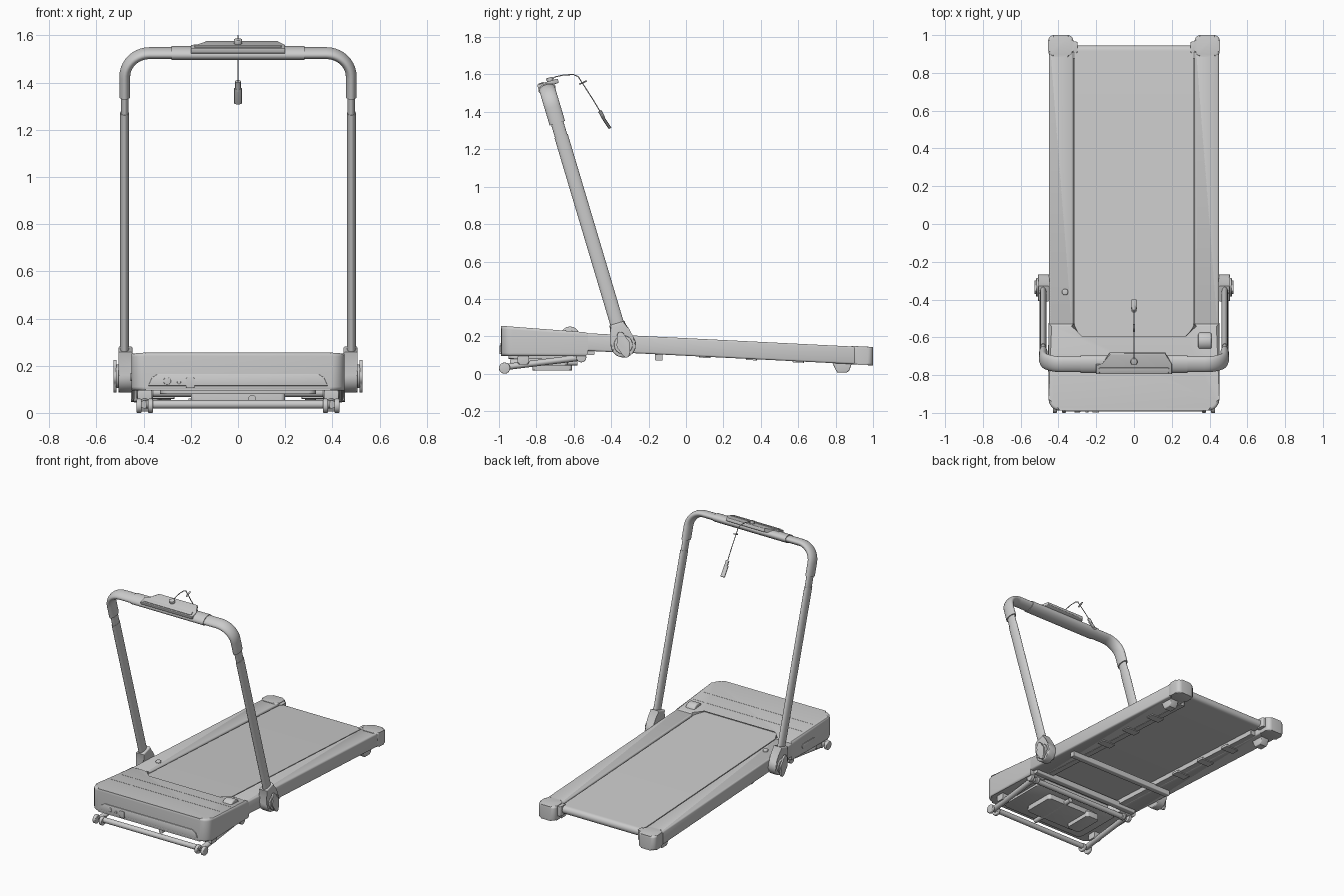
import bpy, bmesh
from math import sin, cos, pi, radians
from mathutils import Vector

if "Cube" in bpy.data.objects:
    bpy.data.objects.remove(bpy.data.objects["Cube"])

PIV = Vector((0, -0.335, 0.155))          # folding axis of the handrail
U = Vector((0, -0.2856, 0.9584))          # direction along the leaning posts
N = Vector((0, 0.9584, 0.2856))           # normal of the handrail plane
X = Vector((1, 0, 0))


def arm(d, s, x):                         # handrail frame: depth, along post, sideways
    return PIV + N * d + U * s + X * x


def plan(x, y, z):
    return Vector((x, y, z))


def side(y, z, x):
    return Vector((x, y, z))


def front(x, z, y):
    return Vector((x, y, z))


def finish(bm, name):
    bmesh.ops.recalc_face_normals(bm, faces=bm.faces)
    me = bpy.data.meshes.new(name)
    bm.to_mesh(me)
    bm.free()
    ob = bpy.data.objects.new(name, me)
    bpy.context.collection.objects.link(ob)
    return ob


def solid(name, pts, lo, hi, frame=plan, bevel=0.0, seg=3):
    """Outline extruded between lo and hi (numbers or functions of the 2D point)."""
    bm = bmesh.new()
    ev = lambda f, p: f(*p) if callable(f) else f
    a = [bm.verts.new(frame(p[0], p[1], ev(lo, p))) for p in pts]
    b = [bm.verts.new(frame(p[0], p[1], ev(hi, p))) for p in pts]
    caps = [bm.faces.new(a), bm.faces.new(b[::-1])]
    n = len(pts)
    for i in range(n):
        bm.faces.new((a[i], b[i], b[(i + 1) % n], a[(i + 1) % n]))
    if bevel:
        edges = list({e for f in caps for e in f.edges})
        bmesh.ops.bevel(bm, geom=edges, offset=bevel, segments=seg, profile=0.5, affect='EDGES')
    return finish(bm, name)


def rrect(x0, x1, y0, y1, r, n=6):
    """Rounded rectangle outline."""
    out = []
    for cx, cy, a0 in ((x1 - r, y1 - r, 0), (x0 + r, y1 - r, 90), (x0 + r, y0 + r, 180), (x1 - r, y0 + r, 270)):
        for i in range(n + 1):
            t = radians(a0 + 90 * i / n)
            out.append((cx + r * cos(t), cy + r * sin(t)))
    return out


def disc(cx, cy, r, n=28):
    return [(cx + r * cos(2 * pi * i / n), cy + r * sin(2 * pi * i / n)) for i in range(n)]


def sweep(name, path, flat, deep, normal, n=24):
    """Oval tube along a planar path; deep is measured along the plane normal."""
    bm = bmesh.new()
    path = [Vector(p) for p in path]
    rings = []
    for i, p in enumerate(path):
        t = (path[min(i + 1, len(path) - 1)] - path[max(i - 1, 0)]).normalized()
        b = t.cross(normal).normalized()
        rings.append([bm.verts.new(p + b * flat * cos(2 * pi * k / n) + normal * deep * sin(2 * pi * k / n))
                      for k in range(n)])
    for r0, r1 in zip(rings, rings[1:]):
        for k in range(n):
            bm.faces.new((r0[k], r0[(k + 1) % n], r1[(k + 1) % n], r1[k]))
    bm.faces.new(rings[0])
    bm.faces.new(rings[-1])
    return finish(bm, name)


def span(s, a, b):                        # x range on one side
    return sorted((s * a, s * b))


rail_top = lambda x, y: 0.19 - 0.05 * y
rail_bot = lambda x, y: 0.096 - 0.05 * y
hood_top = lambda x, y: 0.181 - 0.076 * y

# Motor hood with rounded front corners and notch for the belt
hood = [(0.32, -0.525), (0.285, -0.61), (-0.285, -0.61), (-0.32, -0.525), (-0.452, -0.525)]
for cx, a0 in ((-0.392, 180), (0.392, 270)):
    hood += [(cx + 0.06 * cos(radians(a0 + 15 * i)), -0.928 + 0.06 * sin(radians(a0 + 15 * i))) for i in range(7)]
hood.append((0.452, -0.525))
solid("motor_hood", hood, 0.095, hood_top, bevel=0.016, seg=4)
solid("hood_front_panel", [(-0.38, 0.115), (0.38, 0.115), (0.365, 0.15), (0.34, 0.165), (-0.34, 0.165), (-0.365, 0.15)],
      -0.993, -0.98, front, 0.003, 2)
solid("hood_underside", rrect(-0.33, 0.33, -0.95, -0.58, 0.03), 0.08, 0.11, bevel=0.005)
solid("power_switch", rrect(-0.22, -0.185, 0.105, 0.15, 0.004), -0.997, -0.985, front, 0.002)
solid("power_socket", disc(-0.3, 0.135, 0.016), -0.997, -0.985, front, 0.002)
solid("breaker_button", disc(-0.25, 0.13, 0.008), -0.998, -0.985, front, 0.002)
solid("hood_side_grip", rrect(-0.78, -0.64, 0.135, 0.17, 0.017), -0.456, -0.445, side, 0.002)
solid("transport_wheel_cover", disc(-0.62, 0.202, 0.05), 0.34, 0.41, side, 0.008)
solid("rail_knob", disc(-0.365, -0.36, 0.017), 0.2, 0.222, bevel=0.006)
for y in (-0.8, -0.69):                   # seams across the hood
    solid("hood_seam", rrect(-0.425, 0.425, y - 0.002, y + 0.002, 0.001, 1),
          lambda x, y: hood_top(x, y) - 0.004, lambda x, y: hood_top(x, y) + 0.001)

# Running belt wrapped round the rear roller, with deck board inside
belt = [(-0.66, 0.216), (0.915, 0.137)]
belt += [(0.918 + 0.027 * sin(radians(a)), 0.11 + 0.027 * cos(radians(a))) for a in range(15, 180, 15)]
belt += [(0.915, 0.083), (-0.66, 0.162)]
solid("running_belt", belt, -0.314, 0.314, side)
solid("deck_board", [(-0.6, 0.2), (0.88, 0.126), (0.88, 0.098), (-0.6, 0.172)], -0.34, 0.34, side)
solid("rear_roller_axle", disc(0.918, 0.11, 0.014), -0.36, 0.36, side)

# Underframe cross tubes
solid("middle_cross_tube", rrect(-0.165, -0.125, 0.07, 0.11, 0.006), -0.41, 0.41, side)
solid("pivot_cross_tube", rrect(-0.53, -0.49, 0.1, 0.14, 0.006), -0.42, 0.42, side)

for s in (-1, 1):
    # Side rail, rear cap and rear foot
    x0, x1 = span(s, 0.321, 0.45)
    solid("side_rail", rrect(x0, x1, -0.56, 0.93, 0.006, 2), rail_bot, rail_top, bevel=0.01)
    x0, x1 = span(s, 0.321, 0.454)
    solid("rear_cap", rrect(x0, x1, 0.885, 1.0, 0.03), lambda x, y: 0.094 - 0.05 * y,
          lambda x, y: 0.193 - 0.05 * y, bevel=0.012)
    x0, x1 = span(s, 0.298, 0.33)
    solid("belt_guide", rrect(x0, x1, 0.905, 0.965, 0.008), 0.075, 0.142, bevel=0.004)
    x0, x1 = span(s, 0.36, 0.42)
    solid("rear_foot", [(0.78, 0.065), (0.8, 0.02), (0.81, 0.006), (0.86, 0.006), (0.875, 0.02), (0.89, 0.065)],
          x0, x1, side, 0.006)
    # Underside clips and long frame tube
    x0, x1 = span(s, 0.285, 0.325)
    solid("frame_tube", rrect(x0, x1, -0.55, 0.86, 0.004, 1), rail_bot, lambda x, y: rail_bot(x, y) + 0.042)
    for y in (0.1, 0.35, 0.6):
        x0, x1 = span(s, 0.27, 0.37)
        solid("frame_clip", rrect(x0, x1, y - 0.03, y + 0.03, 0.006, 2),
              lambda x, y: rail_bot(x, y) - 0.006, lambda x, y: rail_bot(x, y) + 0.01)
    # Lift frame: strut, wheels, brackets
    sweep("lift_strut", [(s * 0.395, -0.965, 0.036), (s * 0.395, -0.565, 0.086)], 0.017, 0.02, X)
    for xa, xb in ((0.36, 0.382), (0.408, 0.43)):
        x0, x1 = span(s, xa, xb)
        solid("front_wheel", disc(-0.97, 0.03, 0.03), x0, x1, side, 0.005)
        solid("lift_hinge", disc(-0.56, 0.088, 0.027), x0, x1, side, 0.003)
    x0, x1 = span(s, 0.365, 0.425)
    solid("lift_bracket", rrect(-0.9, -0.84, 0.05, 0.1, 0.01), x0, x1, side, 0.004)

    # Pivot boot, knob and post
    boot = [(0.068 * cos(radians(a)), 0.068 * sin(radians(a))) for a in range(160, 381, 10)]
    boot += [(0.046, 0.07), (0.042, 0.12), (-0.042, 0.12), (-0.046, 0.07)]
    x0, x1 = span(s, 0.447, 0.507)
    solid("pivot_boot", boot, x0, x1, arm, 0.008)
    x0, x1 = span(s, 0.5, 0.518)
    solid("pivot_collar", disc(0, 0, 0.05), x0, x1, arm, 0.004)
    knob = []
    for i in range(48):
        t = 2 * pi * i / 48
        r = 0.036 + 0.036 * abs(sin(t)) ** 8
        knob.append((r * cos(t), r * sin(t)))
    x0, x1 = span(s, 0.514, 0.528)
    solid("pivot_knob", knob, x0, x1, arm, 0.003)
    sweep("post", [arm(0, 0.08, s * 0.481), arm(0, 1.165, s * 0.481)], 0.0185, 0.037, N)
    sweep("post_neck", [arm(0, 1.16, s * 0.48), arm(0, 1.245, s * 0.48)], 0.016, 0.034, N)

# Lift frame cross bars and motor plate
for y, z, r in ((-0.965, 0.036, 0.018), (-0.565, 0.086, 0.018)):
    solid("lift_cross_bar", disc(y, z, r), -0.39, 0.39, side)
solid("motor_tray", rrect(-0.2, 0.2, -0.86, -0.63, 0.02), 0.045, 0.085, bevel=0.006)
solid("tray_block", rrect(-0.21, -0.11, -0.82, -0.61, 0.015), 0.018, 0.06, bevel=0.006)
solid("lift_piston", disc(0.06, 0.06, 0.016), -0.94, -0.58, front)

# Handlebar with rounded corners, centre grip and console
top, r = 1.429, 0.105
half = [(0.48, 1.236)] + [(0.48 - r + r * cos(radians(a)), top - r + r * sin(radians(a))) for a in range(0, 91, 9)]
bar = half + [(-x, z) for x, z in reversed(half)]
sweep("handlebar", [arm(0, z, x) for x, z in bar], 0.023, 0.043, N, 32)
sweep("centre_grip", [arm(0, top, 0.282), arm(0, top, -0.282)], 0.028, 0.048, N, 32)


def head(x, d, z):
    return arm(d, z, x)


solid("console_base", [(-0.2, -0.045), (0.2, -0.045), (0.2, 0.01), (0.165, 0.07), (-0.13, 0.07), (-0.165, 0.01), (-0.2, 0.01)],
      1.44, 1.464, head, 0.005)
solid("console_screen", rrect(-0.185, 0.185, -0.036, -0.008, 0.006), 1.46, 1.468, head, 0.002)
solid("safety_key", disc(0, 0.028, 0.018), 1.46, 1.482, head, 0.004)

# Safety cord, slider and clip
cord = [(-0.725, 1.57), (-0.70, 1.587), (-0.65, 1.598), (-0.60, 1.599), (-0.575, 1.588), (-0.562, 1.565),
        (-0.545, 1.54), (-0.50, 1.47), (-0.455, 1.395), (-0.43, 1.355)]
sweep("safety_cord", [(0, y, z) for y, z in cord], 0.0028, 0.0028, X, 8)
sweep("cord_slider", [(0, -0.57, 1.548), (0, -0.53, 1.566)], 0.004, 0.006, X, 10)
sweep("clip_upper", [(0, -0.462, 1.405), (0, -0.455, 1.395), (0, -0.44, 1.365)], 0.010, 0.012, X, 12)
sweep("clip_body", [(0, -0.447, 1.375), (0, -0.438, 1.36), (0, -0.415, 1.325), (0, -0.405, 1.312)], 0.008, 0.017, X, 12)

# Smooth shading with crisp edges
for ob in bpy.context.scene.objects:
    ob.select_set(True)
    bpy.context.view_layer.objects.active = ob
bpy.ops.object.shade_smooth_by_angle(angle=radians(32))
